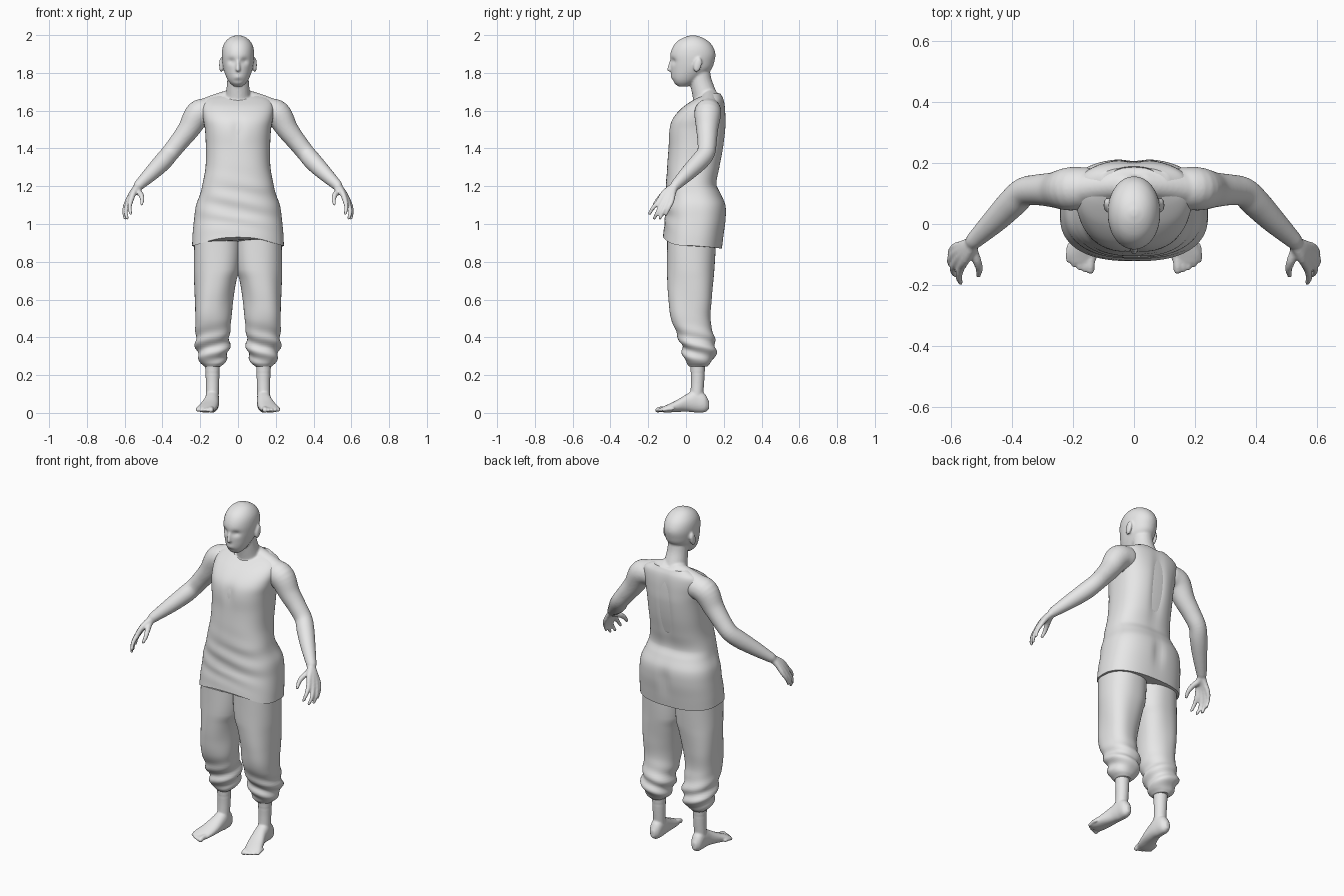
import bpy, bmesh, math
from mathutils import Vector, Matrix

cube = bpy.data.objects.get("Cube")
if cube:
    bpy.data.objects.remove(cube)

GREY = (0.8, 0.8, 0.8, 1)
clay = bpy.data.materials.new("plain grey")
clay.use_nodes = True
clay.diffuse_color = GREY
clay.node_tree.nodes["Principled BSDF"].inputs["Base Color"].default_value = GREY


def spline(ts, rows, steps):
    """Smooth curve through rows of values at parameters ts."""
    rows = [Vector(r) for r in rows]
    last = len(rows) - 1
    slope = []
    for i in range(last + 1):
        a, b = max(i - 1, 0), min(i + 1, last)
        slope.append((rows[b] - rows[a]) / (ts[b] - ts[a]))
    out = []
    for i in range(last):
        d = ts[i + 1] - ts[i]
        for k in range(steps + (i == last - 1)):
            u = k / steps
            h = u * u * (3 - 2 * u)
            v = rows[i] * (1 - h) + rows[i + 1] * h
            v = v + slope[i] * d * u * (1 - u) ** 2 - slope[i + 1] * d * u * u * (1 - u)
            out.append((ts[i] + d * u, v))
    return out


def bridge(bm, rings):
    rings = [[bm.verts.new(p) for p in ring] for ring in rings]
    n = len(rings[0])
    for low, high in zip(rings, rings[1:]):
        for k in range(n):
            j = (k + 1) % n
            bm.faces.new((low[k], low[j], high[j], high[k]))
    bm.faces.new(rings[0])
    bm.faces.new(rings[-1])


def loft(bm, rows, axis="z", side=1, power=2.2, shape=None, sides=64, steps=6):
    """Rows hold (position, x from, x to, other from, other to)."""
    rings = []
    for t, v in spline([r[0] for r in rows], [r[1:] for r in rows], steps):
        ring = []
        for k in range(sides):
            ang = math.tau * k / sides
            c, s = [math.copysign(abs(f(ang)) ** (2 / power), f(ang)) for f in (math.cos, math.sin)]
            a = (v[0] + v[1]) / 2 + (v[1] - v[0]) / 2 * c
            b = (v[2] + v[3]) / 2 + (v[3] - v[2]) / 2 * s
            p = Vector((a, b, t)) if axis == "z" else Vector((a, t, b))
            if shape:
                shape(p, ang)
            p.x *= side
            ring.append(p)
        rings.append(ring)
    bridge(bm, rings)


def tube(bm, points, side=1, sides=20, steps=5):
    """Round-ended tube through points of (x, y, z, radius)."""
    path = [v for _, v in spline(range(len(points)), points, steps)]
    at = [(v.xyz, v[3]) for v in path]
    head, tail = at[0], at[-1]
    d0 = (at[1][0] - head[0]).normalized()
    d1 = (tail[0] - at[-2][0]).normalized()
    at = [(head[0] - d0 * head[1] * k, head[1] * r) for k, r in ((.9, .4), (.55, .83))] + at
    at += [(tail[0] + d1 * tail[1] * k, tail[1] * r) for k, r in ((.55, .83), (.9, .4))]
    rings = []
    for i, (p, r) in enumerate(at):
        d = at[min(i + 1, len(at) - 1)][0] - at[max(i - 1, 0)][0]
        q = d.to_track_quat("Z", "Y")
        ring = [p + q @ Vector((r * math.cos(math.tau * k / sides), r * math.sin(math.tau * k / sides), 0))
                for k in range(sides)]
        rings.append([Vector((v.x * side, v.y, v.z)) for v in ring])
    bridge(bm, rings)


def ball(bm, center, radii, turn=0):
    m = Matrix.Translation(center) @ Matrix.Rotation(turn, 4, "X") @ Matrix.Diagonal((*radii, 1))
    bmesh.ops.create_uvsphere(bm, u_segments=32, v_segments=20, radius=1, matrix=m)


def finish(name, bm, voxel=0, cutter=None):
    bmesh.ops.recalc_face_normals(bm, faces=bm.faces)
    mesh = bpy.data.meshes.new(name)
    bm.to_mesh(mesh)
    bm.free()
    mesh.materials.append(clay)
    ob = bpy.data.objects.new(name, mesh)
    bpy.context.collection.objects.link(ob)
    bpy.ops.object.select_all(action="DESELECT")
    ob.select_set(True)
    bpy.context.view_layer.objects.active = ob
    if voxel:
        mod = ob.modifiers.new("merge", "REMESH")
        mod.mode, mod.voxel_size = "VOXEL", voxel
        mod = ob.modifiers.new("soften", "SMOOTH")
        mod.factor, mod.iterations = .5, 5
    if cutter:
        mod = ob.modifiers.new("opening", "BOOLEAN")
        mod.operation, mod.object = "DIFFERENCE", cutter
    for mod in list(ob.modifiers):
        bpy.ops.object.modifier_apply(modifier=mod.name)
    bpy.ops.object.shade_smooth_by_angle(angle=math.radians(45))
    return ob


def bell(d, width):
    return math.exp(-(d / width) ** 2)


# Upper torso profile shared by chest and tunic
chest = [(1.3, .172, -.1, .18), (1.4, .17, -.093, .2), (1.5, .175, -.09, .212),
         (1.56, .185, -.07, .212), (1.62, .19, -.015, .208), (1.66, .17, .045, .2), (1.69, .11, .1, .185)]
skirt = [(.885, .243, -.122, .19), (.95, .24, -.117, .2), (1.03, .232, -.11, .212),
         (1.1, .222, -.107, .21), (1.16, .2, -.106, .185), (1.21, .188, -.105, .163)]


def wide(rows, inset=0):
    return [(z, inset - w, w - inset, f + inset, b - inset) for z, w, f, b in rows]


# Head with eye sockets, cheeks and mouth
def face(p, ang):
    if p.y < 0:
        p.y += .014 * bell(abs(p.x) - .034, .02) * bell(p.z - 1.862, .016)
        p.y -= .005 * bell(p.x, .02) * bell(p.z - 1.778, .011)
        p.y += .005 * bell(p.x, .03) * bell(p.z - 1.758, .008)


skull = [(1.727, .022, -.04, .01), (1.75, .046, -.066, .05), (1.78, .063, -.076, .09),
         (1.82, .077, -.08, .135), (1.86, .084, -.083, .15), (1.9, .086, -.083, .156),
         (1.94, .08, -.068, .142), (1.97, .063, -.042, .115), (1.99, .038, -.005, .08), (1.999, .01, .027, .048)]
bm = bmesh.new()
loft(bm, wide(skull), power=2.05, shape=face)
tube(bm, [(0, -.074, 1.872, .008), (0, -.084, 1.845, .009), (0, -.087, 1.818, .013)])
tube(bm, [(0, .115, 1.6, .075), (0, .102, 1.67, .066), (0, .08, 1.75, .058), (0, .07, 1.82, .055)])
loft(bm, wide(chest, .006), power=2.5)

# Shoulders, arms, hands and ears
fingers = [[(.552, -.115, 1.165, .016), (.568, -.145, 1.12, .014), (.574, -.175, 1.085, .011), (.568, -.192, 1.055, .009)],
           [(.56, -.098, 1.16, .017), (.583, -.125, 1.11, .014), (.594, -.15, 1.065, .011), (.586, -.167, 1.03, .009)],
           [(.562, -.082, 1.16, .017), (.59, -.1, 1.11, .014), (.603, -.122, 1.065, .011), (.598, -.138, 1.03, .009)],
           [(.558, -.068, 1.165, .016), (.587, -.075, 1.12, .013), (.602, -.092, 1.082, .01), (.602, -.106, 1.05, .008)],
           [(.528, -.085, 1.175, .017), (.514, -.122, 1.155, .015), (.507, -.148, 1.13, .012), (.51, -.168, 1.105, .009)]]
for side in (1, -1):
    tube(bm, [(.03, .13, 1.665, .05), (.11, .125, 1.64, .05), (.19, .115, 1.6, .06)], side)
    tube(bm, [(.15, .12, 1.6, .066), (.21, .115, 1.582, .071), (.262, .112, 1.5, .058),
              (.312, .112, 1.435, .051), (.36, .105, 1.375, .048), (.4, .068, 1.328, .048),
              (.455, .012, 1.272, .041), (.525, -.055, 1.205, .028)], side, 28)
    for finger in fingers:
        tube(bm, [(.527, -.06, 1.2, .022)] + finger, side, 14)
    ball(bm, (side * .089, .062, 1.842), (.011, .021, .04), -.25)
finish("body", bm, .006)


# Sleeveless tunic with spine groove, soft folds and a curved hem
def cloth(p, ang):
    front = -math.sin(ang)
    x, z = p.x, p.z
    if front < 0:
        p.y -= .016 * bell(x, .035) * bell(z - 1.45, .17)
        p.y -= .012 * bell(x, .03) * bell(z - 1.03, .07)
    else:
        p.y += .008 * bell(x, .03) * bell(z - 1.5, .06)
        p.y += .004 * math.sin(60 * z + 14 * x) * bell(z - 1.1, .12) * front
    drop = max(0, (1.05 - z) / .165)
    p.z += drop * (.045 * front ** 3 if front > 0 else .015 * front)


bm = bmesh.new()
ball(bm, (0, .105, 1.72), (.108, .095, .085))
neck_cutter = finish("neck_cutter", bm)
neck_cutter.hide_render = True
bm = bmesh.new()
loft(bm, wide(skirt + chest), power=2.5, shape=cloth, sides=96)
finish("tunic", bm, cutter=neck_cutter)
bpy.data.objects.remove(neck_cutter)


# Baggy trousers gathered at the shins
def gather(p, ang):
    fold = .009 * bell(p.z - .34, .08) * math.sin(75 * p.z + 2 * ang)
    fold += .004 * bell(p.z - .6, .2) * math.sin(3 * ang + 9 * p.z)
    p.x += fold * math.cos(ang)
    p.y += fold * math.sin(ang)


trouser = [(.245, .092, .178, .018, .112), (.265, .072, .196, 0, .132), (.3, .055, .212, -.012, .152),
           (.35, .047, .222, -.025, .158), (.42, .044, .226, -.05, .142), (.5, .038, .229, -.08, .128),
           (.6, .028, .231, -.09, .138), (.7, .009, .232, -.096, .148), (.76, -.01, .233, -.099, .152),
           (.94, -.02, .23, -.1, .16)]
# Bare shins, feet and toes
foot = [(.123, .125, .15, .02, .06), (.1, .106, .168, .004, .1), (.055, .1, .173, .002, .125),
        (.01, .1, .18, .006, .103), (-.05, .106, .202, .005, .067), (-.1, .118, .22, .002, .043),
        (-.128, .128, .212, .004, .03)]
for side, word in ((1, "left"), (-1, "right")):
    bm = bmesh.new()
    loft(bm, trouser, side=side, power=2.3, shape=gather)
    finish(word + "_trouser_leg", bm)
    bm = bmesh.new()
    loft(bm, foot, axis="y", side=side, sides=40)
    tube(bm, [(.136, .062, .32, .044), (.135, .062, .2, .037), (.135, .06, .14, .035), (.136, .055, .07, .034)], side)
    for k in range(5):
        x, size = .143 + .018 * k, .0145 if k == 0 else .011 - .0005 * k
        tip = -.151 + .002 * k * k
        tube(bm, [(x - .004, tip + .05, .022, size), (x, tip + .02, .02, size), (x, tip, .0145, size * .95)], side, 14)
    finish(word + "_foot", bm, .005)
